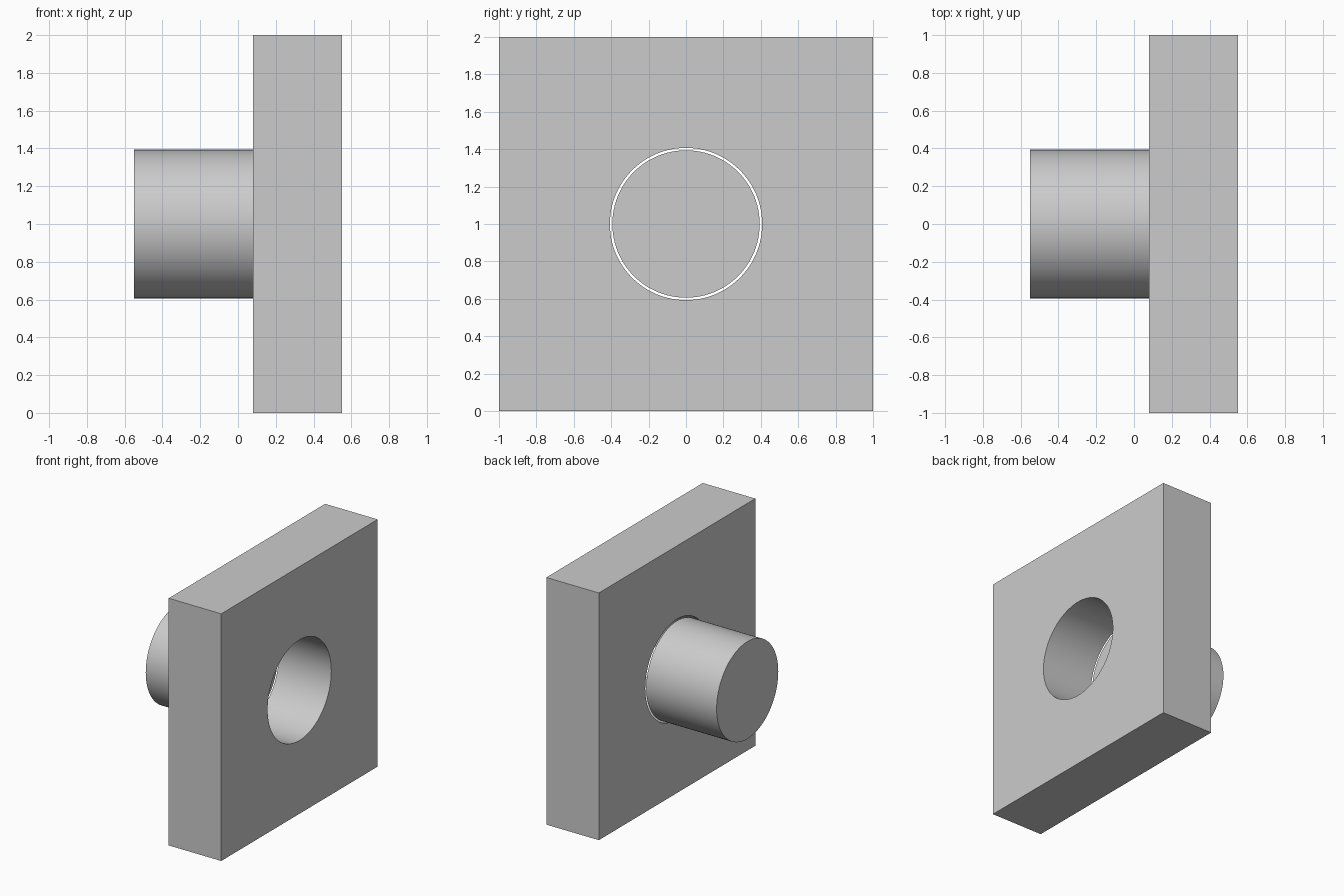
import bpy, bmesh, math
from mathutils import Vector

cube = bpy.data.objects.get("Cube")
if cube:
    bpy.data.objects.remove(cube, do_unlink=True)

CENTRE_Z = 1.0
SEGMENTS = 96

grey = bpy.data.materials.new("light grey")
grey.use_nodes = True
colour = (0.6, 0.6, 0.6, 1)
grey.diffuse_color = colour
grey.node_tree.nodes["Principled BSDF"].inputs["Base Color"].default_value = colour


def circle(x, radius):
    steps = [2 * math.pi * i / SEGMENTS for i in range(SEGMENTS)]
    return [(x, radius * math.cos(a), CENTRE_Z + radius * math.sin(a)) for a in steps]


def square(x, half):
    corners = ((-1, -1), (1, -1), (1, 1), (-1, 1))
    return [(x, half * y, CENTRE_Z + half * z) for y, z in corners]


def extruded(name, loops, depth):
    """Fill the closed outlines and extrude the area along x."""
    bm = bmesh.new()
    edges = []
    for points in loops:
        verts = [bm.verts.new(p) for p in points]
        edges += [bm.edges.new((v, verts[i - 1])) for i, v in enumerate(verts)]
    bmesh.ops.triangle_fill(bm, use_beauty=True, use_dissolve=False, edges=edges)
    result = bmesh.ops.extrude_face_region(bm, geom=bm.faces[:], use_keep_orig=True)
    moved = [g for g in result["geom"] if isinstance(g, bmesh.types.BMVert)]
    bmesh.ops.translate(bm, verts=moved, vec=Vector((depth, 0, 0)))
    bmesh.ops.recalc_face_normals(bm, faces=bm.faces[:])
    mesh = bpy.data.meshes.new(name)
    bm.to_mesh(mesh)
    bm.free()
    mesh.materials.append(grey)
    obj = bpy.data.objects.new(name, mesh)
    bpy.context.collection.objects.link(obj)
    bpy.ops.object.select_all(action="DESELECT")
    obj.select_set(True)
    bpy.context.view_layer.objects.active = obj
    bpy.ops.object.shade_smooth_by_angle(angle=math.radians(30))
    return obj


# Square plate with a round through hole
extruded("plate", [square(0.08, 1.0), circle(0.08, 0.407)], 0.47)

# Solid pin standing just clear of the hole
extruded("pin", [circle(-0.55, 0.394)], 0.63)
